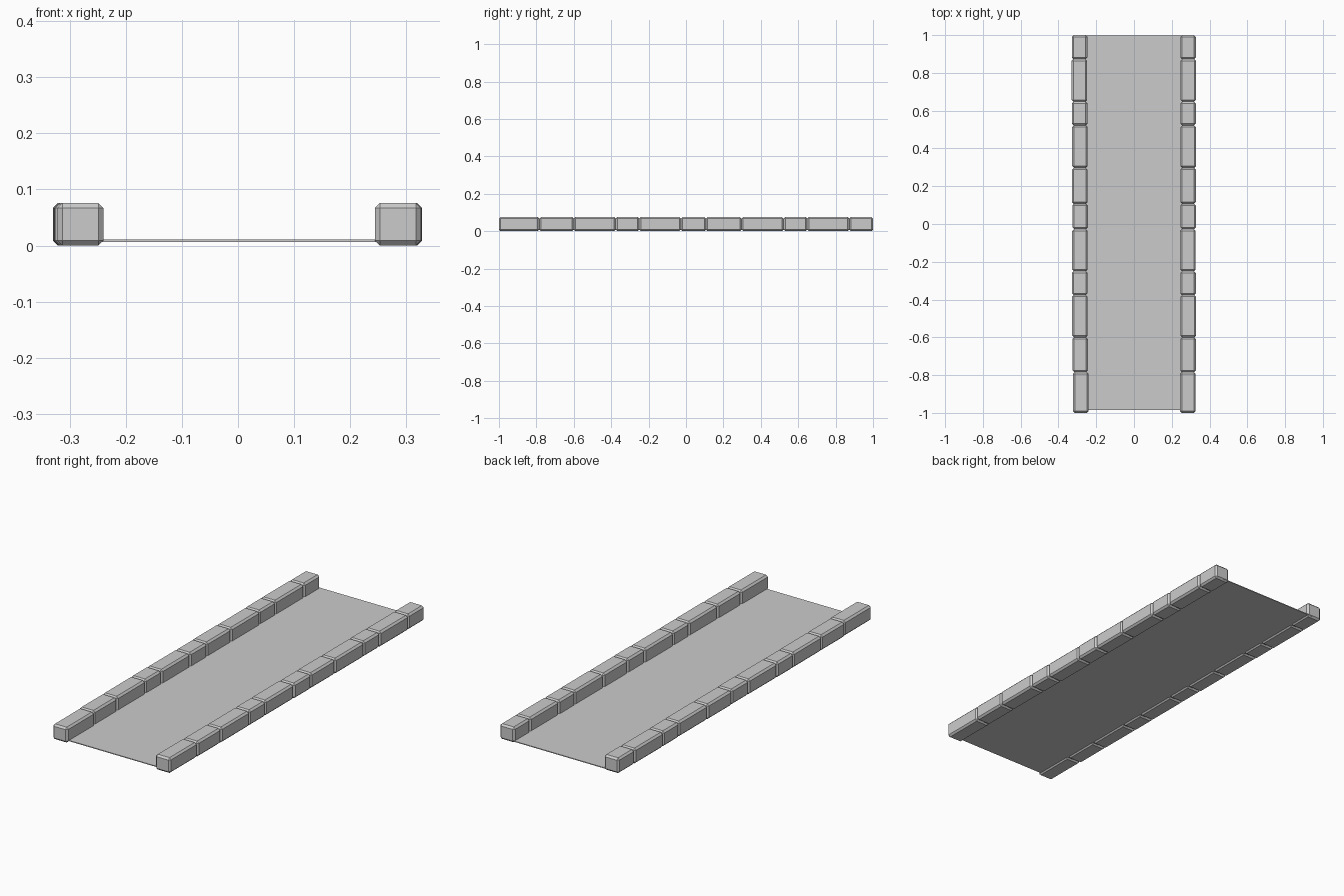
import bpy

if "Cube" in bpy.data.objects:
    bpy.data.objects.remove(bpy.data.objects["Cube"])

CUTS = [-1.0, -0.784, -0.600, -0.376, -0.250, -0.027,
        0.107, 0.297, 0.522, 0.648, 0.873, 1.0]
# small sideways offsets of the hand-laid stones, front to back
LEFT = [0.005, 0.001, 0.0, -0.001, 0.0, 0.001, -0.001, 0.0, -0.002, -0.003, -0.002]
RIGHT = [-0.001, 0.0, 0.001, 0.0, -0.001, 0.001, 0.0, 0.001, 0.0, 0.001, 0.0]


def box(name, x0, x1, y0, y1, z0, z1, bevel=0):
    bpy.ops.mesh.primitive_cube_add(
        size=1, location=((x0 + x1) / 2, (y0 + y1) / 2, (z0 + z1) / 2))
    ob = bpy.context.object
    ob.name = name
    ob.scale = (x1 - x0, y1 - y0, z1 - z0)
    bpy.ops.object.transform_apply(location=False, rotation=False, scale=True)
    if bevel:
        mod = ob.modifiers.new("chamfer", 'BEVEL')
        mod.width = bevel
        mod.segments = 1
    return ob


# Thin path surface between the kerbs
box("path_surface", -0.28, 0.28, -0.985, 0.998, 0.0065, 0.0105)

# Two rows of chamfered kerb stones
for side, offsets, label in ((-1, LEFT, "left"), (1, RIGHT, "right")):
    for i, dx in enumerate(offsets):
        cx = side * 0.286 + dx
        box(f"kerb_stone_{label}_{i + 1}", cx - 0.041, cx + 0.041,
            CUTS[i], CUTS[i + 1], 0.0, 0.076, 0.009)
